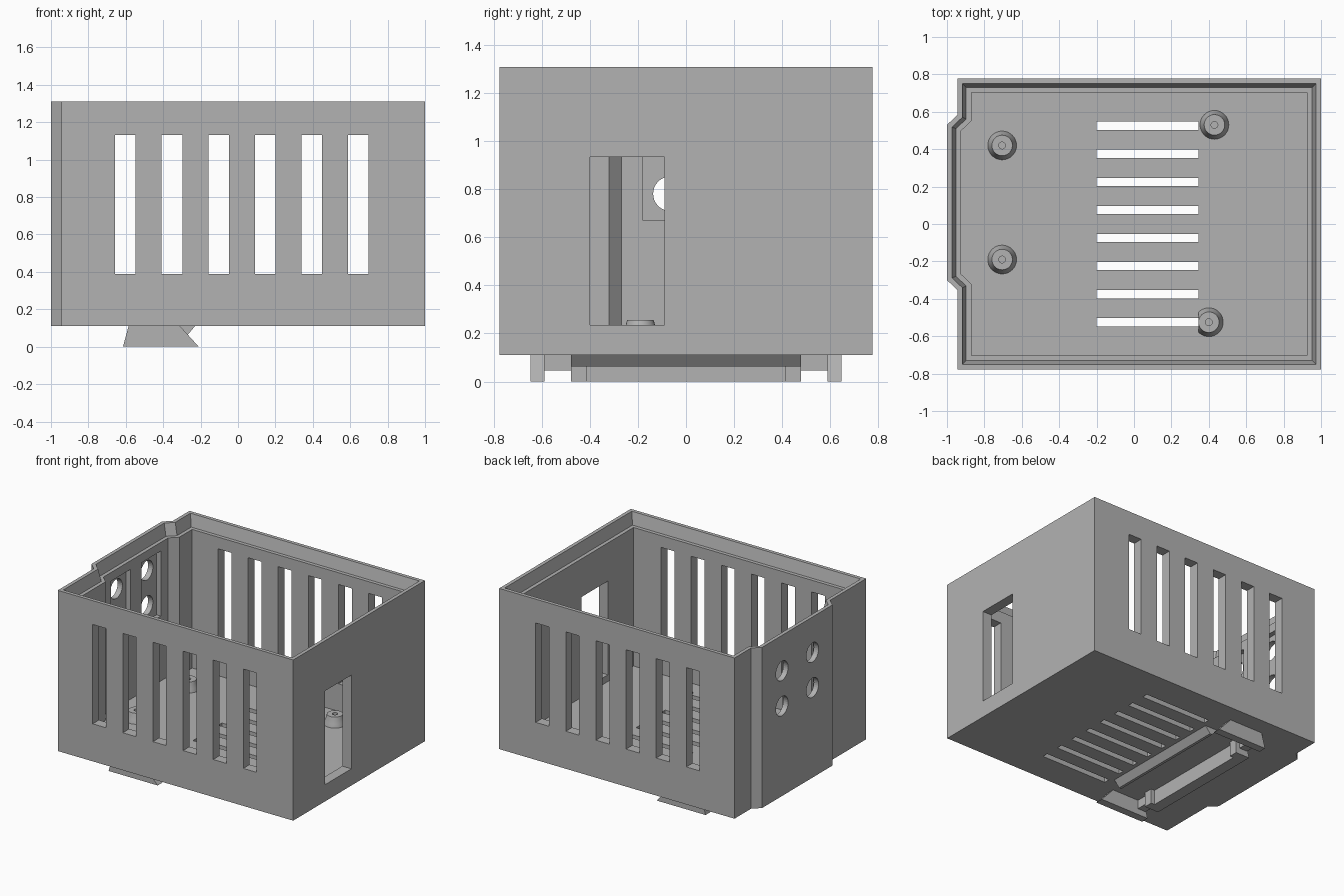
import bpy
import bmesh
from math import cos, sin, pi
from mathutils import Vector

if "Cube" in bpy.data.objects:
    bpy.data.objects.remove(bpy.data.objects["Cube"])

grey = bpy.data.materials.new("plain grey")
grey.use_nodes = True
grey.diffuse_color = (0.45, 0.45, 0.45, 1)
grey.node_tree.nodes["Principled BSDF"].inputs["Base Color"].default_value = grey.diffuse_color

BASE, FLOOR, TOP = 0.11, 0.185, 1.31
HALF_Y = 0.777
WALL = 0.075


def finish(name, bm):
    bmesh.ops.recalc_face_normals(bm, faces=bm.faces)
    mesh = bpy.data.meshes.new(name)
    bm.to_mesh(mesh)
    bm.free()
    mesh.materials.append(grey)
    ob = bpy.data.objects.new(name, mesh)
    bpy.context.collection.objects.link(ob)
    return ob


def loft(bm, rings):
    """Skin a list of point rings and cap both ends."""
    loops = [[bm.verts.new(p) for p in ring] for ring in rings]
    for a, b in zip(loops, loops[1:]):
        n = len(a)
        for i in range(n):
            bm.faces.new((a[i], a[(i + 1) % n], b[(i + 1) % n], b[i]))
    bm.faces.new(loops[0])
    bm.faces.new(loops[-1])


def box(bm, x, y, z):
    loft(bm, [[(x[i], y[j], h) for i, j in ((0, 0), (1, 0), (1, 1), (0, 1))] for h in z])


def circle(r, n=32):
    return [(r * cos(2 * pi * i / n), r * sin(2 * pi * i / n)) for i in range(n)]


def cut(ob, bm):
    cutter = finish("cutter", bm)
    cutter.hide_render = True
    mod = ob.modifiers.new("cut", "BOOLEAN")
    mod.operation = "DIFFERENCE"
    mod.solver = "EXACT"
    mod.object = cutter
    bpy.context.view_layer.objects.active = ob
    bpy.ops.object.modifier_apply(modifier=mod.name)
    bpy.data.objects.remove(cutter)


def inset(points, d):
    """Mitred inward offset of a counter-clockwise outline."""
    result = []
    for i, p in enumerate(points):
        a = (p - points[i - 1]).normalized()
        b = (points[(i + 1) % len(points)] - p).normalized()
        na, nb = Vector((-a.y, a.x)), Vector((-b.y, b.x))
        result.append(p + (na + nb) * d / (1 + na.dot(nb)))
    return result


# Case shell: plan outline with a shallow bulge on the right-hand wall
outline = [Vector(p) for p in (
    (-0.945, -HALF_Y), (1, -HALF_Y), (1, HALF_Y), (-0.945, HALF_Y),
    (-0.945, 0.582), (-1, 0.53), (-1, -0.30), (-0.945, -0.352))]
# Wall section: outside, rim, sloped lid seat, ledge, inside
section = ((0, BASE), (0, TOP), (0.027, TOP), (0.048, TOP - 0.09),
           (WALL, TOP - 0.09), (WALL, FLOOR))
bm = bmesh.new()
loft(bm, [[(p.x, p.y, z) for p in inset(outline, d)] for d, z in section])
case = finish("case_shell", bm)

# Openings: long ventilation slots, connector window and floor slots
bm = bmesh.new()
for i in range(6):
    x = -0.657 + 0.249 * i
    for y in (-HALF_Y, HALF_Y):
        box(bm, (x, x + 0.11), (y - 0.15, y + 0.15), (0.39, 1.132))
box(bm, (0.85, 1.1), (-0.4, -0.09), (0.235, 0.935))
slot_rows = [-0.525 + 0.15 * i for i in range(8)]
for y in slot_rows:
    box(bm, (-0.2, 0.345), (y - 0.022, y + 0.022), (0.05, 0.22))
cut(case, bm)

# Cable holes with recessed pockets on the inside of the bulge
bm = bmesh.new()
for y in (-0.065, 0.295):
    box(bm, (-0.96, -0.9), (y - 0.115, y + 0.115), (0.67, 1.155))
cut(case, bm)
bm = bmesh.new()
for y in (-0.065, 0.295):
    for z in (0.782, 1.045):
        loft(bm, [[(x, y + u, z + v) for u, v in circle(0.072)] for x in (-1.1, -0.85)])
cut(case, bm)

# Flared standoffs with a screw hole
standoff = ((0.078, FLOOR - 0.01), (0.077, FLOOR), (0.067, 0.21), (0.061, 0.235),
            (0.055, 0.257), (0.018, 0.257), (0.018, 0.2))
for i, (cx, cy) in enumerate(((-0.705, 0.42), (-0.705, -0.19), (0.43, 0.53), (0.40, -0.525))):
    bm = bmesh.new()
    loft(bm, [[(cx + u, cy + v, z) for u, v in circle(r)] for r, z in standoff])
    post = finish(f"standoff_{i + 1}", bm)
    # Trim where a floor slot passes under the post
    bm = bmesh.new()
    box(bm, (-0.2, 0.345), (slot_rows[0] - 0.1, slot_rows[0] + 0.1), (0.05, 0.4))
    cut(post, bm)
    bpy.ops.object.select_all(action="DESELECT")
    post.select_set(True)
    bpy.context.view_layer.objects.active = post
    bpy.ops.object.shade_smooth_by_angle(angle=0.6)


# Rail clip under the floor
def prism(name, profile, y0, y1):
    bm = bmesh.new()
    loft(bm, [[(x, y, z) for x, z in profile] for y in (y0, y1)])
    return finish(name, bm)


prism("clip_wedge", ((-0.33, BASE), (-0.23, BASE), (-0.27, 0.062), (-0.29, 0.062)), -0.48, 0.48)
prism("clip_bar", ((-0.585, BASE), (-0.53, BASE), (-0.53, 0), (-0.615, 0)), -0.48, 0.48)
for side, s in (("front", -1), ("back", 1)):
    prism(f"{side}_clip_end", ((-0.585, BASE), (-0.31, BASE), (-0.21, 0), (-0.615, 0)),
          s * 0.59, s * 0.648)
    prism(f"{side}_clip_bridge", ((-0.585, BASE), (-0.53, BASE), (-0.53, 0.045), (-0.597, 0.045)),
          s * 0.48, s * 0.59)
    prism(f"{side}_clip_stop", ((-0.53, BASE), (-0.5, BASE), (-0.5, 0), (-0.53, 0)),
          s * 0.415, s * 0.48)
